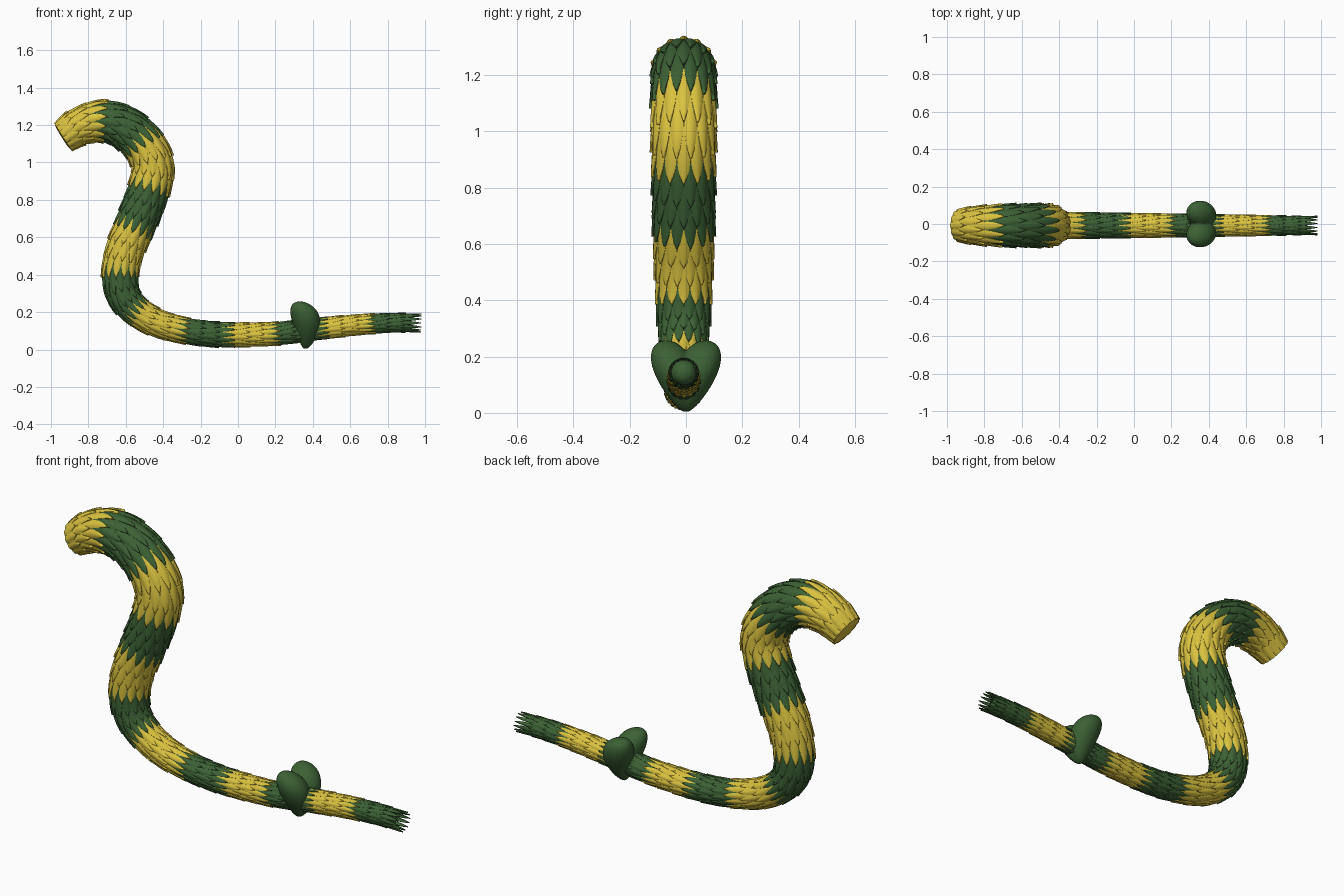
import bpy, bmesh, math
from mathutils import Vector

if "Cube" in bpy.data.objects:
    bpy.data.objects.remove(bpy.data.objects["Cube"])

# Centreline (x, z), one point every half band, head to tail
PATH = [(-.935, 1.135), (-.84, 1.195), (-.72, 1.22), (-.605, 1.185), (-.505, 1.095), (-.455, .98),
        (-.475, .86), (-.515, .75), (-.56, .64), (-.605, .53), (-.63, .40), (-.61, .285),
        (-.535, .20), (-.42, .137), (-.28, .10), (-.155, .083), (-.03, .078), (.09, .08),
        (.21, .085), (.34, .10), (.47, .115), (.595, .128), (.72, .138), (.84, .143), (.965, .142)]
RADII = [.098, .12, .123, .119, .115, .104, .086, .074, .07, .066, .062, .057, .052]
BANDS, ROWS, AROUND, CY = 12, 3, 14, -.008


def material(name, rgb):
    m = bpy.data.materials.new(name)
    m.diffuse_color = (*rgb, 1)
    m.use_nodes = True
    m.node_tree.nodes["Principled BSDF"].inputs["Base Color"].default_value = m.diffuse_color
    return m


YELLOW = material("yellow", (.70, .54, .05))
GREEN = material("green", (.045, .12, .035))


def centre(u):
    # Catmull-Rom through the path, straight beyond both ends
    v = u * 2
    n = len(PATH)
    i = max(0, min(n - 2, math.floor(v)))
    t = v - i
    P = [Vector(p) for p in PATH]
    b, c = P[i], P[i + 1]
    a = P[i - 1] if i > 0 else 2 * b - c
    d = P[i + 2] if i + 2 < n else 2 * c - b
    if t < 0 or t > 1:
        return b + (c - b) * t
    return .5 * (2 * b + (c - a) * t + (2 * a - 5 * b + 4 * c - d) * t * t
                 + (3 * b - a - 3 * c + d) * t ** 3)


def radius(u):
    u = max(0, min(BANDS, u))
    i = min(int(u), BANDS - 1)
    return RADII[i] + (RADII[i + 1] - RADII[i]) * (u - i)


def place(u, ang, k):
    # Point around the body at k times the local radius
    p = centre(u)
    tan = (centre(u + .02) - centre(u - .02)).normalized()
    r = radius(u) * k
    n = Vector((-tan.y, tan.x)) * r * math.cos(ang)
    return (p.x + n.x, CY + r * math.sin(ang), p.y + n.y)


def finish(bm, name, mats, angle=40):
    bmesh.ops.recalc_face_normals(bm, faces=bm.faces)
    me = bpy.data.meshes.new(name)
    bm.to_mesh(me)
    bm.free()
    ob = bpy.data.objects.new(name, me)
    bpy.context.collection.objects.link(ob)
    for m in mats:
        me.materials.append(m)
    bpy.ops.object.select_all(action='DESELECT')
    ob.select_set(True)
    bpy.context.view_layer.objects.active = ob
    bpy.ops.object.shade_smooth_by_angle(angle=math.radians(angle))
    return ob


def bridge(bm, rows, closed=False):
    faces = []
    for a, b in zip(rows, rows[1:]):
        n = len(a)
        for j in range(n if closed else n - 1):
            k = (j + 1) % n
            faces.append(bm.faces.new((a[j], a[k], b[k], b[j])))
    return faces


# Body core with rounded ends
bm = bmesh.new()
rings = [(-.03, .3), (-.025, .6), (0, .84)]
rings += [(i / 8, .85) for i in range(1, 94)]
rings += [(11.72, .82), (11.8, .65), (11.85, .35)]
SIDES = 28
rows = [[bm.verts.new(place(u, 2 * math.pi * j / SIDES, k)) for j in range(SIDES)] for u, k in rings]
faces = bridge(bm, rows, True)
for n, f in enumerate(faces):
    f.material_index = int(max(0, rings[n // SIDES][0])) % 2
bm.faces.new(rows[0])
bm.faces.new(rows[-1]).material_index = 1
finish(bm, "body_core", [YELLOW, GREEN])


# Overlapping scales, pointing towards the tail
def add_scale(bm, u0, u1, ang):
    ts = [0, .25, .5, .7, .85, .95, 1, 1]
    cols = [-1, -1, -.5, 0, .5, 1, 1]
    grid = []
    for ti, t in enumerate(ts):
        w = max(.08, (1 - t ** 2.6) ** .75) * math.pi / AROUND * 1.12
        row = []
        for ci, c in enumerate(cols):
            k = .84 + .14 * t + .075 * (1 - c * c) * (1 - .6 * t)
            if ci in (0, 6) or ti == 7:
                k -= .09
            row.append(bm.verts.new(place(u0 + (u1 - u0) * t, ang + c * w, k)))
        grid.append(row)
    bridge(bm, grid)


for parity, (name, mat) in enumerate((("yellow_scales", YELLOW), ("green_scales", GREEN))):
    bm = bmesh.new()
    for b in range(parity, BANDS, 2):
        for r in range(ROWS):
            tip = b + (r + 1) / ROWS + .06
            for j in range(AROUND):
                ang = 2 * math.pi * (j + .5 * ((b * ROWS + r) % 2)) / AROUND
                add_scale(bm, max(0, tip - .62), tip, ang)
    finish(bm, name, [mat], 50)

# Heart around the tail: two mirrored egg-shaped lobes
bm = bmesh.new()
for side in (-1, 1):
    lobe = bmesh.ops.create_uvsphere(bm, u_segments=32, v_segments=24, radius=1)["verts"]
    for v in lobe:
        a, b, c = v.co
        t = (c + 1) / 2
        taper = .45 + .55 * t
        v.co = (.36 + .06 * t - .09 * t * t + a * .1 * taper,
                side * (.07 * t ** .8 + b * .093 * taper),
                .002 + .256 * t)
heart = finish(bm, "heart", [GREEN], 60)
# Blend the lobes into one soft shape
mod = heart.modifiers.new("merge", 'REMESH')
mod.mode = 'VOXEL'
mod.voxel_size = .007
mod.use_smooth_shade = True
sm = heart.modifiers.new("soften", 'SMOOTH')
sm.factor = .5
sm.iterations = 4
